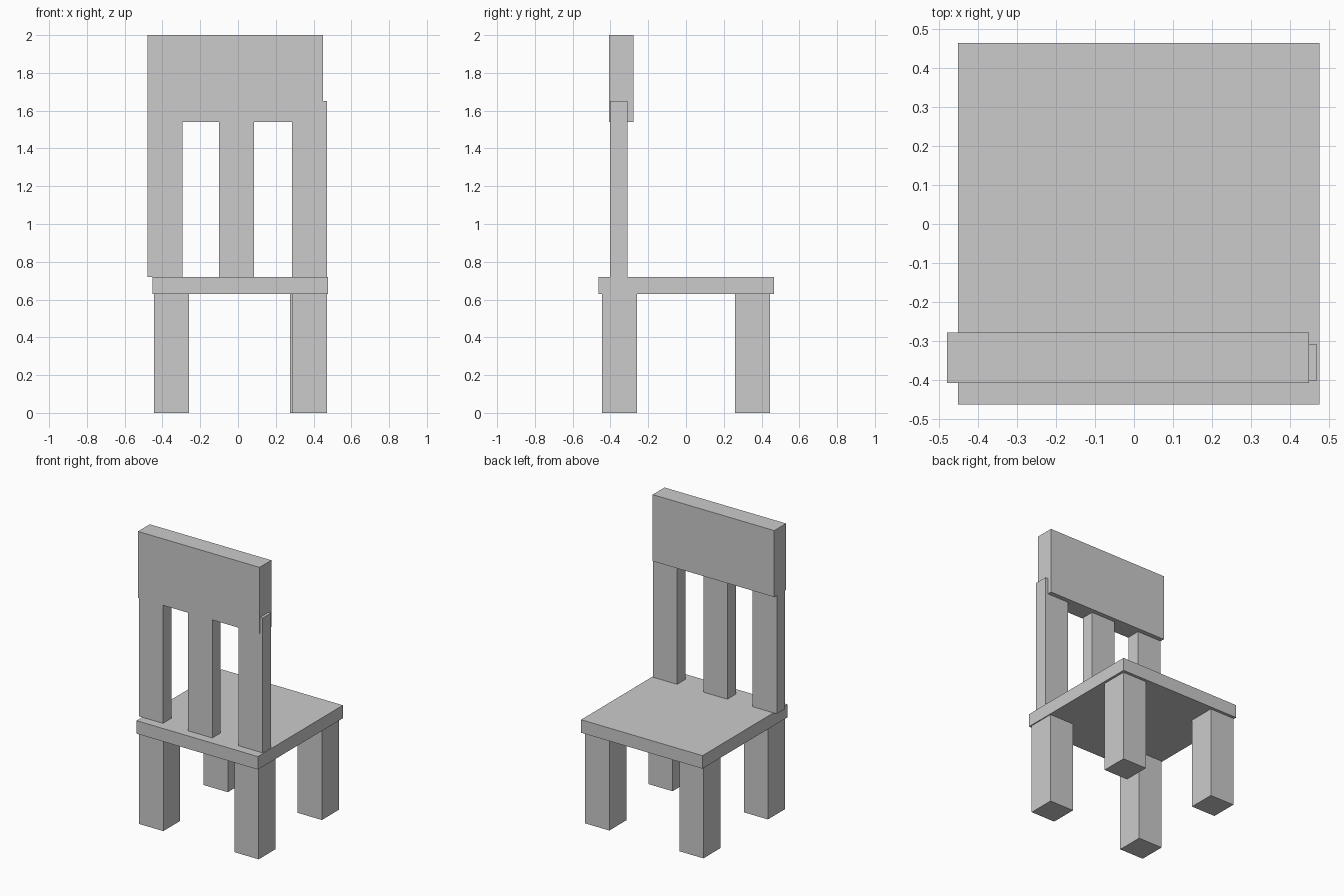
import bpy
from mathutils import Vector

default = bpy.data.objects.get("Cube")
if default:
    bpy.data.objects.remove(default, do_unlink=True)

# Single plain grey
grey = bpy.data.materials.new("plain grey")
grey.use_nodes = True
colour = (0.6, 0.6, 0.6, 1)
grey.diffuse_color = colour
grey.node_tree.nodes["Principled BSDF"].inputs["Base Color"].default_value = colour


def box(name, low, high):
    """Axis-aligned box between two opposite corners."""
    low, high = Vector(low), Vector(high)
    bpy.ops.mesh.primitive_cube_add(size=1, location=(low + high) / 2)
    part = bpy.context.object
    part.name = name
    part.scale = high - low
    bpy.ops.object.transform_apply(location=False, rotation=False, scale=True)
    part.data.materials.append(grey)
    return part


SEAT_BOTTOM, SEAT_TOP = 0.63, 0.72
WIDTH = 0.185  # shared by legs and slats

# Seat
box("seat", (-0.452, -0.464, SEAT_BOTTOM), (0.477, 0.465, SEAT_TOP))

# Legs, each given by its lower corner
legs = {
    "front_right_leg": (-0.445, -0.445),
    "front_left_leg": (0.285, -0.445),
    "back_right_leg": (-0.445, 0.26),
    "back_left_leg": (0.275, 0.26),
}
for name, (x, y) in legs.items():
    box(name, (x, y, 0), (x + WIDTH, y + WIDTH, SEAT_BOTTOM))

# Upright slats
for side, x in (("right", -0.478), ("middle", -0.1), ("left", 0.285)):
    box(side + "_slat", (x, -0.402, SEAT_TOP), (x + WIDTH, -0.31, 1.652))

# Broad rail across the top of the slats
box("top_rail", (-0.48, -0.408, 1.54), (0.45, -0.279, 2))
